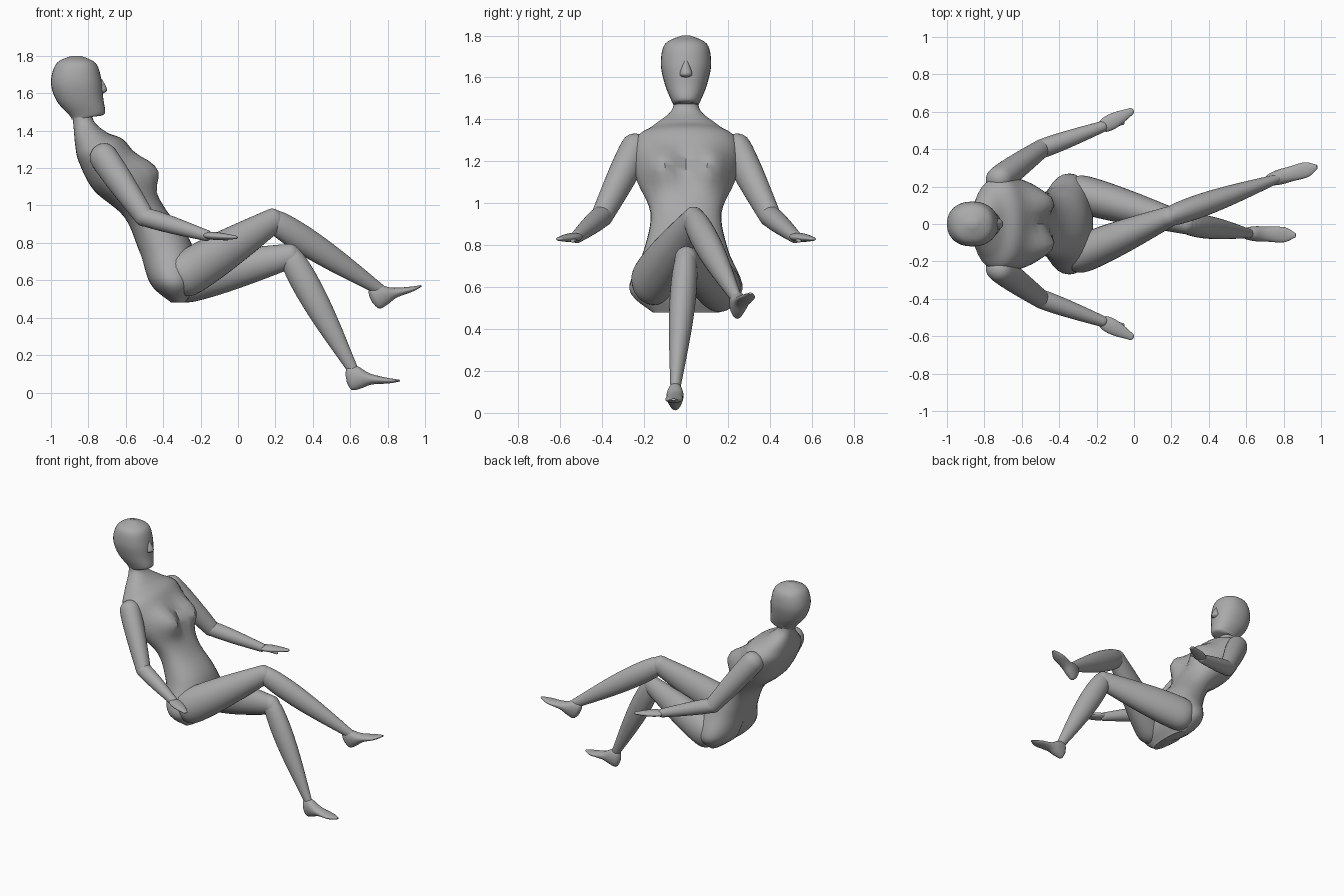
import bpy, bmesh, math
from mathutils import Vector

cube = bpy.data.objects.get("Cube")
if cube:
    bpy.data.objects.remove(cube, do_unlink=True)

GREY = (0.4, 0.4, 0.4, 1)
UP = Vector((0, 0, 1))
SEGMENTS = 32
STEPS = 6

matte_grey = bpy.data.materials.new("matte_grey")
matte_grey.use_nodes = True
matte_grey.diffuse_color = GREY
matte_grey.node_tree.nodes["Principled BSDF"].inputs["Base Color"].default_value = GREY


def smooth_rows(rows):
    """Catmull-Rom interpolation of whole station rows."""
    vectors = [Vector(row) for row in rows]
    last = len(vectors) - 1
    result = []
    for i in range(last):
        start, end = vectors[i], vectors[i + 1]
        leave = (end - vectors[max(i - 1, 0)]) / 2
        arrive = (vectors[min(i + 2, last)] - start) / 2
        for k in range(STEPS):
            t = k / STEPS
            blend = t * t * (3 - 2 * t)
            result.append(start.lerp(end, blend)
                          + leave * t * (1 - t) ** 2 - arrive * t * t * (1 - t))
    return result + [vectors[last]]


def signed_power(value, exponent):
    return math.copysign(abs(value) ** exponent, value)


def skin(name, rings, roundness=1.0, shape=None):
    """Join rings given as (centre, half axis, half axis) into a closed skin."""
    bm = bmesh.new()
    loops = []
    for centre, across, along in rings:
        loop = []
        for k in range(SEGMENTS):
            angle = math.tau * k / SEGMENTS
            point = (centre + across * signed_power(math.cos(angle), roundness)
                     + along * signed_power(math.sin(angle), roundness))
            loop.append(bm.verts.new(shape(point) if shape else point))
        loops.append(loop)
    for lower, upper in zip(loops, loops[1:]):
        for k in range(SEGMENTS):
            n = (k + 1) % SEGMENTS
            bm.faces.new((lower[k], lower[n], upper[n], upper[k]))
    bm.faces.new(loops[0])
    bm.faces.new(loops[-1])
    bmesh.ops.recalc_face_normals(bm, faces=bm.faces)
    mesh = bpy.data.meshes.new(name)
    bm.to_mesh(mesh)
    bm.free()
    mesh.materials.append(matte_grey)
    obj = bpy.data.objects.new(name, mesh)
    bpy.context.collection.objects.link(obj)
    bpy.ops.object.select_all(action="DESELECT")
    obj.select_set(True)
    bpy.context.view_layer.objects.active = obj
    bpy.ops.object.shade_smooth_by_angle(angle=math.radians(45))


def profile(name, rows, **options):
    """Rows hold front x and z, back x and z, and half width."""
    rings = []
    for front_x, front_z, back_x, back_z, width in smooth_rows(rows):
        front = Vector((front_x, 0, front_z))
        back = Vector((back_x, 0, back_z))
        rings.append(((front + back) / 2, (front - back) / 2, Vector((0, width, 0))))
    skin(name, rings, **options)


def limb(name, start, end, start_radius, end_radius, bulge, depth):
    """Tapered limb with round ends and a muscle bulge nearer its start."""
    axis = (end - start).normalized()
    side = axis.cross(UP).normalized()
    normal = side.cross(axis)
    stations = []
    for k in range(1, STEPS):
        angle = math.pi / 2 * k / STEPS
        stations.append((start - axis * start_radius * math.cos(angle),
                         start_radius * math.sin(angle)))
    for k in range(SEGMENTS + 1):
        t = k / SEGMENTS
        radius = start_radius + (end_radius - start_radius) * t
        stations.append((start.lerp(end, t),
                         radius + bulge * math.sin(math.pi * t ** 0.7)))
    for k in range(1, STEPS):
        angle = math.pi / 2 * k / STEPS
        stations.append((end + axis * end_radius * math.sin(angle),
                         end_radius * math.cos(angle)))
    skin(name, [(centre, side * radius, normal * radius * depth)
                for centre, radius in stations])


def foot(name, heel, toe):
    """Flat-soled foot; rows hold distance from heel, sole, top and half width."""
    axis = (toe - heel).normalized()
    side = UP.cross(axis).normalized()
    normal = axis.cross(side)
    rows = [(0, 0.04, 0.09, 0.01), (0.02, 0, 0.13, 0.03), (0.07, 0, 0.12, 0.04),
            (0.13, 0.01, 0.07, 0.04), (0.22, 0, 0.03, 0.04), (0.28, 0, 0.01, 0.01)]
    skin(name, [(heel + axis * along + normal * (sole + top) / 2,
                 side * width, normal * (top - sole) / 2)
                for along, sole, top, width in smooth_rows(rows)])


def torso_shape(point):
    """Raise the bust and press in the cleft of the seat."""
    chest = min(max((point.x + 0.7 + (1.2 - point.z) / 2) * 8, 0), 1)
    across = (abs(point.y) - 0.12) / 0.08
    height = (point.z - 1.18) / 0.09
    bust = 0.09 * chest * math.exp(-across ** 2 - height ** 2)
    cleft = 0
    if point.x < -0.34:
        low = min(max((0.75 - point.z) * 8, 0), 1)
        cleft = 0.03 * low * math.exp(-(point.y / 0.03) ** 2)
    return point + Vector((bust + cleft, 0, bust / 6))


# Torso from neck to seat
profile("torso", [
    (-.78, 1.52, -.89, 1.52, .06), (-.77, 1.45, -.88, 1.43, .07),
    (-.7, 1.39, -.87, 1.32, .17), (-.6, 1.34, -.85, 1.23, .25),
    (-.5, 1.17, -.77, 1.08, .24), (-.38, .97, -.61, .94, .17),
    (-.25, .8, -.53, .76, .2), (-.22, .6, -.47, .58, .27),
    (-.28, .48, -.36, .48, .16)], roundness=0.9, shape=torso_shape)

# Head, longer at the back, tapering to a flat chin
profile("head", [
    (-.84, 1.8, -.89, 1.8, .02), (-.76, 1.76, -.97, 1.76, .1),
    (-.73, 1.67, -1, 1.66, .12), (-.72, 1.57, -.97, 1.56, .1),
    (-.71, 1.5, -.9, 1.48, .07), (-.73, 1.48, -.89, 1.46, .06)], roundness=0.9)

# Wedge nose with a flat underside
profile("nose", [(-.73, 1.68, -.76, 1.68, .01), (-.7, 1.62, -.76, 1.61, .03),
                 (-.72, 1.6, -.76, 1.6, .01)])

# Arms, open hands and thumbs on both sides
for label, s in (("right", -1), ("left", 1)):
    shoulder = Vector((-.72, s * .24, 1.26))
    elbow = Vector((-.5, s * .4, .94))
    wrist = Vector((-.17, s * .52, .84))
    fingers = Vector((-.02, s * .6, .83))
    thumb_tip = Vector((-.06, s * .54, .82))
    limb(label + "_upper_arm", shoulder, elbow, .07, .05, .005, 1.1)
    limb(label + "_forearm", elbow, wrist, .05, .03, .005, 1)
    limb(label + "_hand", wrist, fingers, .03, .02, .015, .5)
    limb(label + "_thumb", wrist, thumb_tip, .02, .01, 0, .8)

# Legs, the right one crossed over the left knee
right_hip, left_hip = Vector((-.28, -.16, .63)), Vector((-.28, .16, .6))
right_knee, left_knee = Vector((.19, .04, .92)), Vector((.28, 0, .73))
right_ankle, left_ankle = Vector((.76, .24, .55)), Vector((.61, -.05, .13))
for label, hip, knee, ankle in (("right", right_hip, right_knee, right_ankle),
                                ("left", left_hip, left_knee, left_ankle)):
    limb(label + "_thigh", hip, knee, .1, .055, .01, 1.2)
    limb(label + "_shin", knee, ankle, .05, .025, .02, 1.2)

# Feet
foot("right_foot", Vector((.74, .24, .44)), Vector((.99, .31, .57)))
foot("left_foot", Vector((.59, -.05, .01)), Vector((.87, -.06, .06)))
